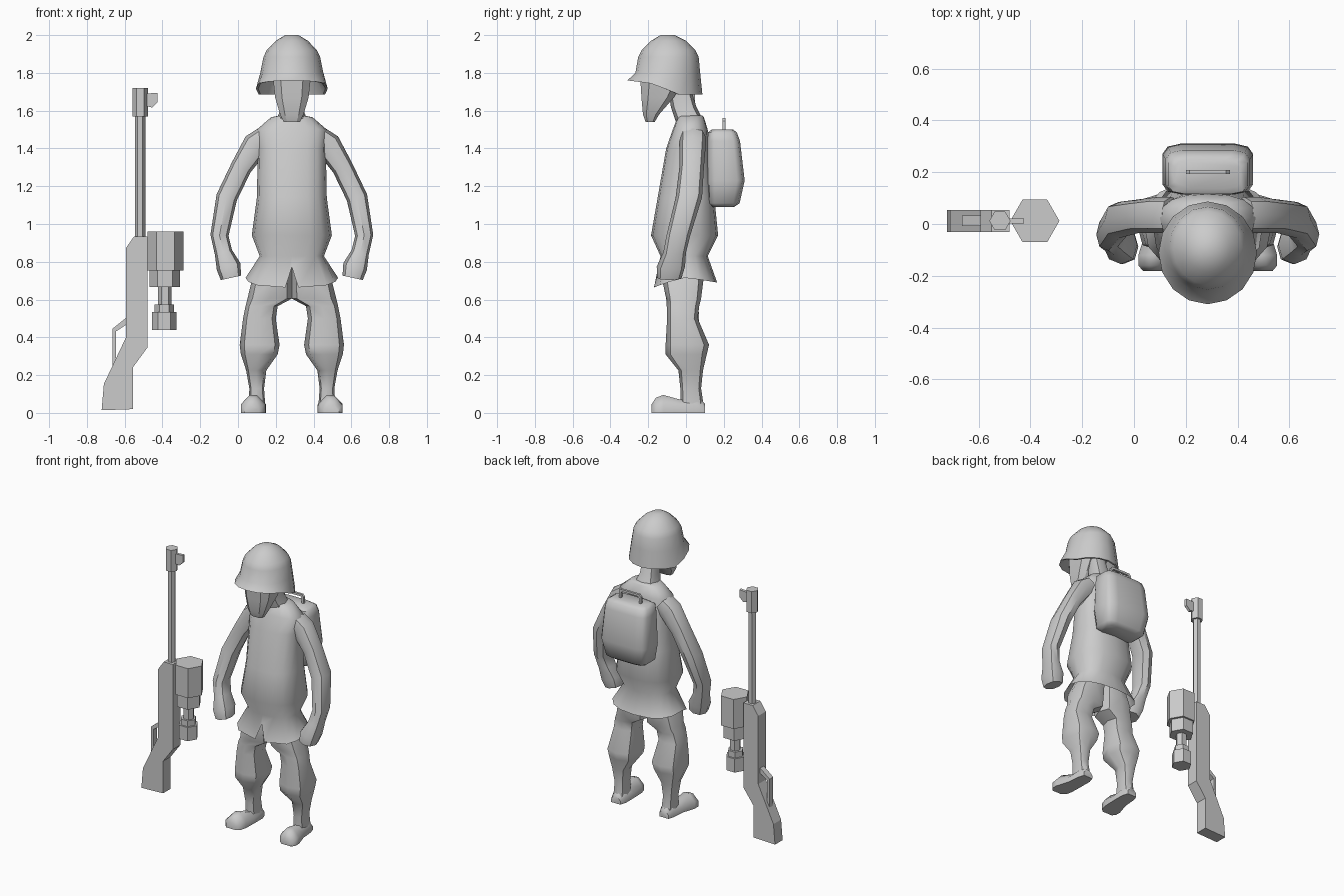
import bpy, bmesh, math
from mathutils import Vector

CX = 0.285      # centre line of the figure
grey = bpy.data.materials.new("grey")
grey.diffuse_color = (0.6, 0.6, 0.6, 1)


def finish(name, bm, angle=45, mirror=False):
    bmesh.ops.recalc_face_normals(bm, faces=bm.faces)
    me = bpy.data.meshes.new(name)
    bm.to_mesh(me)
    bm.free()
    me.materials.append(grey)
    ob = bpy.data.objects.new(name, me)
    bpy.context.collection.objects.link(ob)
    if mirror:
        ob.location.x = CX
        ob.modifiers.new("Mirror", 'MIRROR')
    bpy.ops.object.select_all(action='DESELECT')
    ob.select_set(True)
    bpy.context.view_layer.objects.active = ob
    if angle:
        bpy.ops.object.shade_smooth_by_angle(angle=math.radians(angle))
    return ob


def loft(name, rings, angle=45, mirror=False, start=True, end=True):
    bm = bmesh.new()
    rows = [[bm.verts.new(p) for p in r] for r in rings]
    n = len(rows[0])
    for a, b in zip(rows, rows[1:]):
        for i in range(n):
            bm.faces.new((a[i], a[(i + 1) % n], b[(i + 1) % n], b[i]))
    if start:
        bm.faces.new(rows[0])
    if end:
        bm.faces.new(rows[-1])
    return finish(name, bm, angle, mirror)


def oval(z, x0, x1, y0, y1, n=8, p=1.0, turn=0.0):
    """Level ring inside a box; p below 1 makes it squarer. Starts at the front."""
    pts = []
    for i in range(n):
        a = 2 * math.pi * (i + turn) / n - math.pi / 2
        c, s = math.cos(a), math.sin(a)
        c, s = [math.copysign(abs(v) ** p, v) if abs(v) > 1e-6 else 0 for v in (c, s)]
        pts.append(Vector(((x0 + x1) / 2 + c * (x1 - x0) / 2,
                           (y0 + y1) / 2 + s * (y1 - y0) / 2, z)))
    return pts


def body(z, hw, y0, y1, n=16, p=0.8, turn=0.0):
    return oval(z, CX - hw, CX + hw, y0, y1, n, p, turn)


def plate(name, pts, y0, y1):
    """Outline in x, z given a depth in y."""
    bm = bmesh.new()
    f = bm.faces.new([bm.verts.new((x, y0, z)) for x, z in pts])
    top = bmesh.ops.extrude_face_region(bm, geom=[f])['geom']
    for v in top:
        if isinstance(v, bmesh.types.BMVert):
            v.co.y = y1
    return finish(name, bm, 0)


# Tunic with flared hem, split at the front
hem = body(0.70, 0.245, -0.18, 0.165)
for i, p in enumerate(hem):
    s = -math.sin(2 * math.pi * i / 16 - math.pi / 2)
    p.z = 0.715 - (0.055 * s if s > 0 else -0.025 * s)
hem[0].y, hem[0].z = -0.145, 0.77
hem[1].x, hem[15].x = CX + 0.035, CX - 0.035
loft("tunic", [hem,
               body(0.83, 0.17, -0.135, 0.115),
               body(0.94, 0.212, -0.185, 0.17),
               body(1.14, 0.185, -0.15, 0.15),
               body(1.40, 0.18, -0.105, 0.125),
               body(1.50, 0.185, -0.07, 0.115),
               body(1.565, 0.11, -0.045, 0.095),
               body(1.575, 0.06, -0.04, 0.085)], 60, start=False)
# Neck leaning forward
loft("neck", [body(1.53, 0.09, -0.05, 0.10, 8), body(1.62, 0.055, -0.08, 0.055, 8),
              body(1.75, 0.05, -0.10, 0.015, 8)])
# Angular head
loft("head", [body(1.54, 0.045, -0.215, -0.165, 8, 0.6, 0.5),
              body(1.58, 0.065, -0.23, -0.14, 8, 0.6, 0.5),
              body(1.67, 0.093, -0.24, -0.06, 8, 0.6, 0.5),
              body(1.80, 0.108, -0.25, 0.02, 8, 0.6, 0.5)], 30)


# Helmet with a brim raised at the front
def brim(grow):
    ring = body(1.69, 0.19 - grow, -0.31 + grow, 0.087 - grow, 16, 1)
    for i, p in enumerate(ring):
        s = -math.sin(2 * math.pi * i / 16 - math.pi / 2)
        p.z = 1.685 + 0.05 * min(1, max(0, (s + 0.25) / 0.4)) + 0.025 * max(0, s)
    return ring


loft("helmet", [body(1.80, 0.13, -0.235, 0.045, 16, 1), brim(0.012), brim(0),
                body(1.80, 0.167, -0.268, 0.075, 16, 1),
                body(1.885, 0.15, -0.253, 0.067, 16, 1),
                body(1.92, 0.133, -0.235, 0.05, 16, 1),
                body(1.97, 0.085, -0.185, 0.0, 16, 1),
                body(2.0, 0.035, -0.135, -0.06, 16, 1)], 50)

# Arms: offset from centre, y, z, half thickness, half depth
path = [(0.14, 0.035, 1.46, 0.06, 0.07), (0.19, 0.035, 1.42, 0.07, 0.07),
        (0.268, 0.03, 1.30, 0.056, 0.065), (0.345, 0.015, 1.14, 0.056, 0.07),
        (0.383, -0.04, 0.94, 0.048, 0.063), (0.362, -0.06, 0.85, 0.047, 0.06),
        (0.335, -0.08, 0.775, 0.065, 0.075), (0.322, -0.088, 0.715, 0.055, 0.065)]
rings = []
for i, (x, y, z, h, d) in enumerate(path):
    a, b = path[max(0, i - 1)], path[min(len(path) - 1, i + 1)]
    dx, dz = b[0] - a[0], b[2] - a[2]
    m = math.hypot(dx, dz)
    rings.append([Vector((x + q.x * h * -dz / m, y + q.y * d, z + q.x * h * dx / m))
                  for q in oval(0, -1, 1, -1, 1, 8, 0.85)])
loft("arms", rings, 45, True)

# Trouser legs and ankles
legs = [(0.80, 0, 0.16, -0.11, 0.09), (0.70, 0, 0.212, -0.125, 0.092),
        (0.605, 0, 0.235, -0.105, 0.08), (0.565, 0.075, 0.245, -0.102, 0.07),
        (0.50, 0.085, 0.258, -0.10, 0.062), (0.36, 0.065, 0.276, -0.108, 0.122),
        (0.31, 0.075, 0.27, -0.108, 0.11), (0.225, 0.135, 0.242, -0.04, 0.09),
        (0.13, 0.147, 0.225, -0.03, 0.08), (0.03, 0.14, 0.228, -0.03, 0.095)]
loft("legs", [oval(*r, 8, 0.75) for r in legs], 45, True)

# Feet: y, inner offset, outer offset, height
feet = [(0.10, 0.15, 0.22, 0.05), (0.06, 0.137, 0.232, 0.09), (-0.03, 0.137, 0.24, 0.07),
        (-0.12, 0.14, 0.268, 0.095), (-0.16, 0.15, 0.268, 0.08), (-0.182, 0.175, 0.25, 0.045)]
loft("feet", [[(a, y, 0), (b, y, 0), (b, y, h * 0.5), (a + (b - a) * 0.65, y, h),
               (a + (b - a) * 0.35, y, h), (a, y, h * 0.5)] for y, a, b, h in feet], 45, True)

# Backpack
loft("backpack", [body(1.09, 0.13, 0.135, 0.255, 12, 0.5, 0.5),
                  body(1.11, 0.155, 0.115, 0.285, 12, 0.4, 0.5),
                  body(1.23, 0.178, 0.112, 0.312, 12, 0.4, 0.5),
                  body(1.44, 0.165, 0.113, 0.287, 12, 0.4, 0.5),
                  body(1.485, 0.155, 0.115, 0.27, 12, 0.4, 0.5),
                  body(1.50, 0.13, 0.135, 0.25, 12, 0.5, 0.5)], 50)
plate("backpack_handle", [(CX + x, z) for x, z in (
    (-0.085, 1.49), (-0.085, 1.545), (-0.07, 1.56), (0.07, 1.56), (0.085, 1.545), (0.085, 1.49),
    (0.07, 1.49), (0.07, 1.535), (0.06, 1.545), (-0.06, 1.545), (-0.07, 1.535), (-0.07, 1.49))],
    0.193, 0.209)

# Rifle
RY = 0.012
plate("rifle_stock", [(-0.593, 0.873), (-0.55, 0.935), (-0.48, 0.935), (-0.48, 0.345),
                      (-0.555, 0.243), (-0.555, 0.02), (-0.722, 0.014), (-0.71, 0.153),
                      (-0.593, 0.40)], RY - 0.042, RY + 0.042)
plate("rifle_guard", [(-0.59, 0.505), (-0.665, 0.445), (-0.665, 0.22), (-0.645, 0.22),
                      (-0.645, 0.432), (-0.59, 0.468)], RY - 0.02, RY + 0.02)
plate("front_sight", [(-0.49, 1.69), (-0.425, 1.695), (-0.425, 1.645), (-0.455, 1.617),
                      (-0.49, 1.625)], RY - 0.01, RY + 0.01)


def hexes(name, x, levels):
    """Six-sided stack of (z, radius)."""
    loft(name, [oval(z, x - r, x + r, RY - r, RY + r, 6, 1, 0.5) for z, r in levels], 0)


hexes("rifle_barrel", -0.518, [(0.92, 0.027), (1.58, 0.027)])
hexes("muzzle_block", -0.518, [(1.57, 0.041), (1.72, 0.041)])
hexes("drum", -0.383, [(0.755, 0.095), (0.96, 0.095)])
hexes("drum_base", -0.387, [(0.667, 0.081), (0.756, 0.081)])
hexes("drum_neck", -0.387, [(0.57, 0.036), (0.668, 0.036)])
hexes("drum_foot", -0.39, [(0.44, 0.065), (0.535, 0.065), (0.535, 0.052), (0.575, 0.052)])
